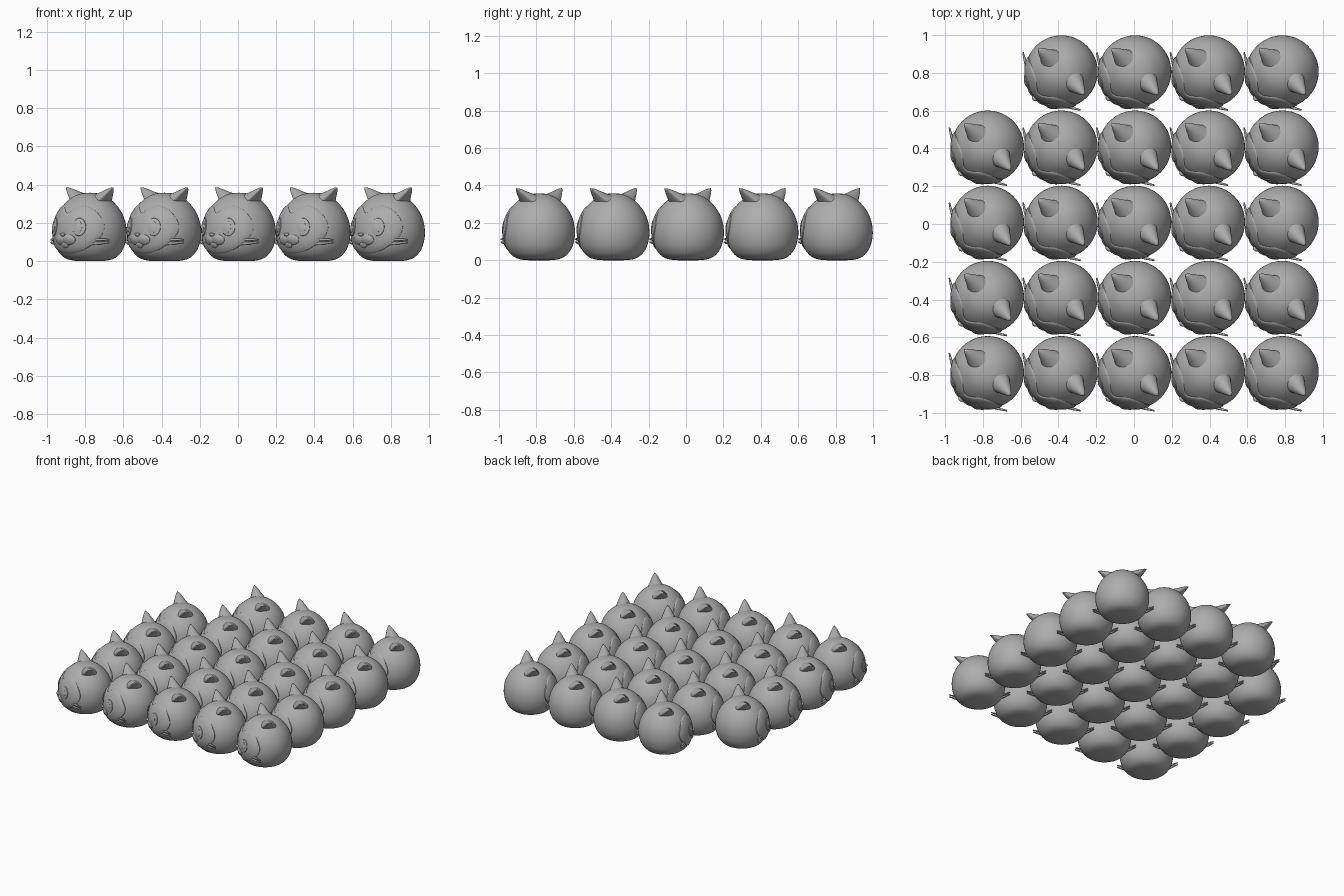
import bpy, bmesh, math
from mathutils import Vector, Matrix

if "Cube" in bpy.data.objects:
    bpy.data.objects.remove(bpy.data.objects["Cube"])

grey = bpy.data.materials.new("plain_grey")
grey.diffuse_color = (0.42, 0.42, 0.42, 1)
grey.use_nodes = True
grey.node_tree.nodes["Principled BSDF"].inputs["Base Color"].default_value = grey.diffuse_color

# Head outline as (radius, height); local front is -y
KNOTS = [(0, 0), (.08, .001), (.135, .018), (.172, .06), (.189, .115), (.191, .165),
         (.182, .215), (.161, .262), (.13, .302), (.09, .335), (.045, .353), (0, .357)]


def spline(pts, steps, closed=False):
    """Smooth curve through the points."""
    n, out = len(pts), []
    get = (lambda i: pts[i % n]) if closed else (lambda i: pts[max(0, min(n - 1, i))])
    for i in range(n if closed else n - 1):
        p = [Vector(get(i + k)) for k in (-1, 0, 1, 2)]
        for s in range(steps):
            t = s / steps
            out.append(.5 * (2 * p[1] + (p[2] - p[0]) * t + (2 * p[0] - 5 * p[1] + 4 * p[2] - p[3]) * t**2
                             + (3 * p[1] - p[0] - 3 * p[2] + p[3]) * t**3))
    return out if closed else out + [Vector(pts[-1])]


PROFILE = spline(KNOTS, 3)


def radius_at(z):
    for a, b in zip(PROFILE, PROFILE[1:]):
        if a.y <= z <= b.y and b.y > a.y:
            return a.x + (b.x - a.x) * (z - a.y) / (b.y - a.y)
    return 0


def on_head(deg, z, lift=0):
    """Point on the head at an angle from the front and a height."""
    a, r = math.radians(deg), radius_at(z) + lift
    return Vector((r * math.sin(a), -r * math.cos(a), z))


def loft(bm, rings, cap_start=None, cap_end=None):
    """Skin closed rings; close the ends with a centre point."""
    vr = [[bm.verts.new(p) for p in ring] for ring in rings]
    n = len(vr[0])
    for a, b in zip(vr, vr[1:]):
        for i in range(n):
            bm.faces.new((a[i], a[(i + 1) % n], b[(i + 1) % n], b[i]))
    for ring, tip in ((vr[0], cap_start), (vr[-1], cap_end)):
        if tip is not None:
            c = bm.verts.new(tip)
            for i in range(n):
                bm.faces.new((ring[i], ring[(i + 1) % n], c))


def patch(bm, outline, centre, lift, dome=0):
    """Raised plate following the head, with a thin rim."""
    cd, cz = centre

    def ring(s, h):
        return [on_head(cd + (d - cd) * s, cz + (z - cz) * s, h) for d, z in outline]
    rings = [ring(1.02, -.004), ring(1, lift * .7)]
    rings += [ring(s, lift + dome * (1 - s * s)) for s in (.97, .8, .6, .4, .2)]
    loft(bm, rings, cap_end=on_head(cd, cz, lift + dome))


def oval(cd, cz, rd, rz, n=24):
    return [(cd + rd * math.cos(k * math.tau / n), cz + rz * math.sin(k * math.tau / n)) for k in range(n)]


def finish(name, bm, angle=40):
    bmesh.ops.recalc_face_normals(bm, faces=bm.faces)
    me = bpy.data.meshes.new(name)
    bm.to_mesh(me)
    bm.free()
    me.materials.append(grey)
    ob = bpy.data.objects.new(name, me)
    bpy.context.collection.objects.link(ob)
    bpy.ops.object.select_all(action='DESELECT')
    ob.select_set(True)
    bpy.context.view_layer.objects.active = ob
    bpy.ops.object.shade_smooth_by_angle(angle=math.radians(angle))
    return ob


parts = []

# Round head
bm = bmesh.new()
loft(bm, [[(p.x * math.cos(k * math.tau / 48), p.x * math.sin(k * math.tau / 48), p.y) for k in range(48)]
          for p in PROFILE[1:-1]], (0, 0, 0), (0, 0, .357))
parts.append(finish("head", bm))

# Heart-topped face mask
half = [(15, .276), (33, .289), (52, .268), (64, .225), (68, .175), (61, .125), (48, .085), (28, .052)]
outline = [(0, .25)] + half + [(0, .04)] + [(-d, z) for d, z in reversed(half)]
bm = bmesh.new()
patch(bm, [tuple(p) for p in spline(outline, 3, True)], (0, .165), .006)
parts.append(finish("face_mask", bm, 35))

# Eyes with pupils
bm = bmesh.new()
for s in (-1, 1):
    patch(bm, oval(s * 28, .178, 11, .047), (s * 28, .178), .009, .003)
    patch(bm, oval(s * 27, .178, 6, .03), (s * 27, .178), .012, .003)
parts.append(finish("eyes", bm, 35))

# Muzzle: two soft cheeks, chin and nose
bm = bmesh.new()
for s in (-1, 1):
    patch(bm, oval(s * 9, .112, 13, .028), (s * 9, .112), .007, .009)
patch(bm, oval(0, .085, 8, .017), (0, .085), .008, .005)
patch(bm, oval(0, .138, 4.5, .009, 12), (0, .138), .014, .008)
parts.append(finish("muzzle", bm))

# Ears: cones leaning outwards, flattened on the outer side
bm = bmesh.new()
PATH = [(.062, .282, .078), (.095, .312, .056), (.122, .336, .039), (.146, .358, .025), (.164, .375, .012)]
for s in (-1, 1):
    rings = []
    for x, z, r in PATH:
        ring = []
        for k in range(24):
            c, t = math.cos(k * math.tau / 24), math.sin(k * math.tau / 24)
            t *= 1 if t > 0 else .3
            ring.append((s * (x - .66 * r * t), .012 + r * c - (x - .062) * .12, z + .75 * r * t))
        rings.append(ring)
    loft(bm, rings, cap_end=(s * .175, -.002, .385))
parts.append(finish("ears", bm))

# Whiskers: two tapered rods on each side
bm = bmesh.new()
for s in (-1, 1):
    for z0, z1 in ((.112, .112), (.09, .097)):
        a, b = Vector((s * .125, -.128, z0)), Vector((s * .216, -.072, z1))
        q = (b - a).to_track_quat('Z', 'Y')
        loft(bm, [[p + q @ Vector((r * math.cos(k * math.tau / 10), r * math.sin(k * math.tau / 10), 0))
                   for k in range(10)] for p, r in ((a, .007), (a.lerp(b, .6), .007), (b, .004))], a, b)
parts.append(finish("whiskers", bm))

# Five by five array without the back left corner, all turned to the front left
for i in range(5):
    for j in range(5):
        if (i, j) == (0, 4):
            continue
        place = Matrix.Translation((.006 + .39 * (i - 2), .011 + .398 * (j - 2), 0)) @ Matrix.Rotation(-math.pi / 4, 4, 'Z')
        for part in parts:
            ob = part
            if (i, j) != (0, 0):
                ob = part.copy()
                ob.name = f"{part.name}_{i}_{j}"
                bpy.context.collection.objects.link(ob)
            ob.matrix_world = place
